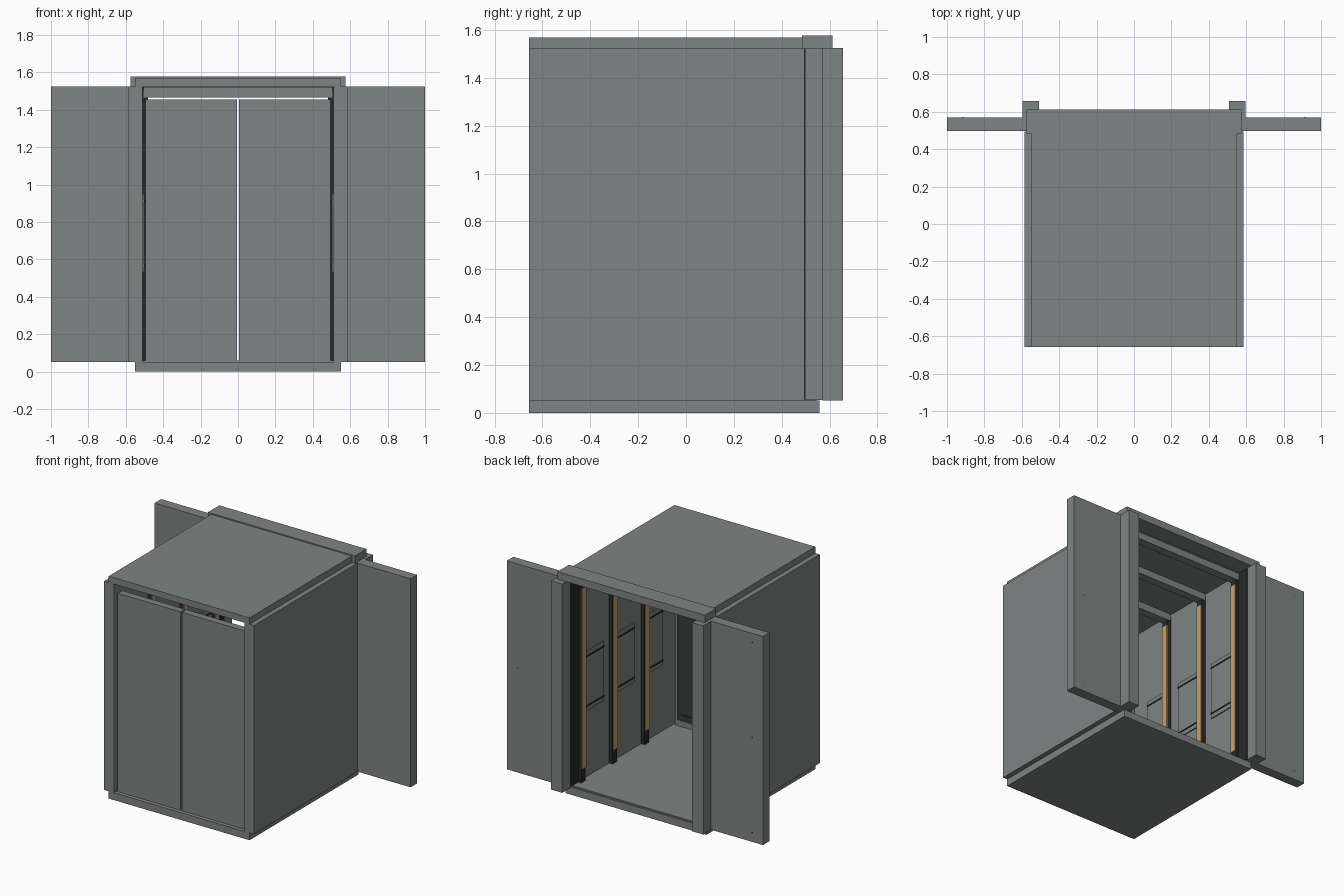
import bpy, bmesh


def material(name, rgb):
    m = bpy.data.materials.new(name)
    m.diffuse_color = (*rgb, 1)
    return m


GREY = material("slate grey", (0.207, 0.235, 0.228))
BLACK = material("black steel", (0.022, 0.023, 0.027))
WOOD = material("light wood", (0.60, 0.35, 0.125))
DARK = material("dark door lining", (0.04, 0.042, 0.046))


def box(name, mat, x, y, z):
    """Box object from (min, max) ranges on each axis."""
    bm = bmesh.new()
    bmesh.ops.create_cube(bm, size=1)
    for v in bm.verts:
        v.co = [r[0] + (c + 0.5) * (r[1] - r[0]) for r, c in zip((x, y, z), v.co)]
    me = bpy.data.meshes.new(name)
    bm.to_mesh(me)
    bm.free()
    me.materials.append(mat)
    ob = bpy.data.objects.new(name, me)
    bpy.context.collection.objects.link(ob)
    return ob


def pair(name, mat, x, y, z):
    """The same box on the right and mirrored on the left."""
    box(name + "_right", mat, x, y, z)
    box(name + "_left", mat, (-x[1], -x[0]), y, z)


# Floor, roof and rear lintel
box("base", GREY, (-0.55, 0.55), (-0.657, 0.557), (0, 0.052))
box("floor_lining", GREY, (-0.51, 0.51), (-0.63, 0.545), (0.052, 0.06))
box("roof", GREY, (-0.55, 0.55), (-0.657, 0.485), (1.525, 1.57))
box("ceiling_lining", GREY, (-0.51, 0.51), (-0.63, 0.49), (1.518, 1.525))
box("rear_lintel", GREY, (-0.575, 0.575), (0.485, 0.612), (1.525, 1.578))

# Side walls, rear posts and outward wing panels
pair("side_wall", GREY, (0.51, 0.585), (-0.657, 0.495), (0.052, 1.525))
pair("rear_post", GREY, (0.507, 0.595), (0.57, 0.657), (0.052, 1.525))
pair("wing_panel", GREY, (0.515, 1.0), (0.497, 0.57), (0.053, 1.525))

# Black jamb between the posts and the side walls
pair("rear_jamb", BLACK, (0.505, 0.515), (0.48, 0.57), (0.06, 1.522))

# Small fasteners on the wings
for z in (0.12, 0.79, 1.46):
    pair("wing_fastener", BLACK, (0.912, 0.917), (0.57, 0.571), (z - 0.003, z + 0.003))

# Front double doors with dark lining behind a raised border
pair("front_door", GREY, (0.006, 0.495), (-0.635, -0.60), (0.059, 1.455))
pair("door_stile_outer", GREY, (0.475, 0.495), (-0.60, -0.585), (0.06, 1.455))
pair("door_stile_inner", GREY, (0.006, 0.026), (-0.60, -0.585), (0.06, 1.455))
pair("door_bottom_rail", GREY, (0.026, 0.475), (-0.60, -0.585), (0.06, 0.10))
pair("door_top_rail", GREY, (0.026, 0.475), (-0.60, -0.585), (1.42, 1.455))
pair("door_lining", DARK, (0.026, 0.475), (-0.60, -0.592), (0.10, 1.42))
pair("door_kick_strip", BLACK, (0.05, 0.45), (-0.592, -0.587), (0.135, 0.143))

# Ribs with wooden facing, ceiling beams and wall panels in each bay
BAYS = ((0.455, 0.20, 0.425), (0.105, -0.14, 0.075), (-0.252, -0.46, -0.285))
for i, (y, y0, y1) in enumerate(BAYS):
    pair(f"wall_rib_{i}", BLACK, (0.482, 0.51), (y - 0.025, y + 0.025), (0.06, 1.50))
    pair(f"rib_facing_{i}", WOOD, (0.477, 0.482), (y - 0.025, y + 0.022), (0.155, 1.43))
    box(f"ceiling_beam_{i}", GREY, (-0.505, 0.505), (y - 0.03, y + 0.03), (1.467, 1.518))
    pair(f"bay_panel_{i}", GREY, (0.502, 0.51), (y0, y1), (0.53, 0.95))
    for z in (0.565, 0.915):
        pair(f"bay_panel_rail_{i}", BLACK, (0.497, 0.502), (y0, y1), (z - 0.004, z + 0.004))
